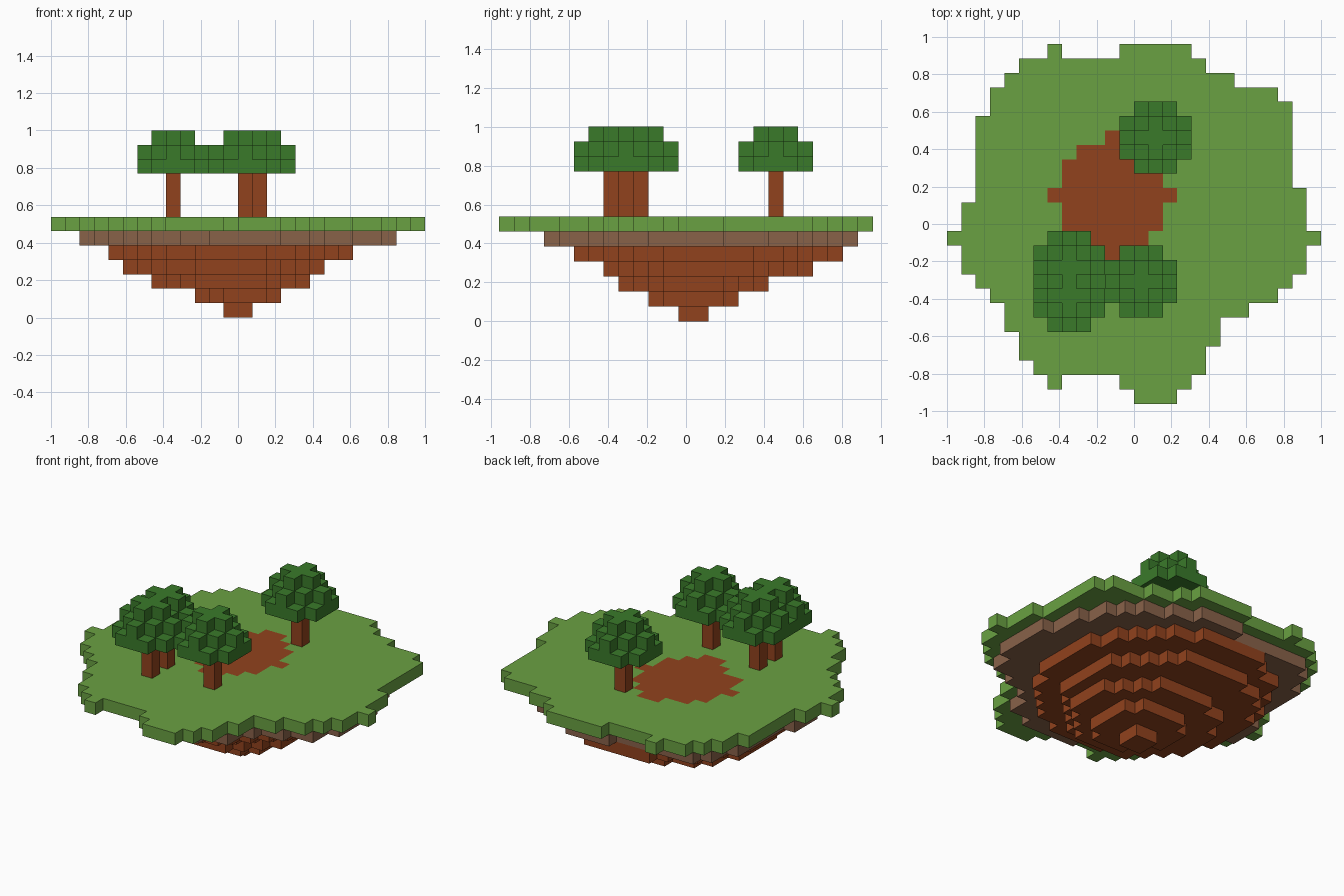
import bpy
import bmesh
from mathutils import Vector

cube = bpy.data.objects.get("Cube")
if cube:
    bpy.data.objects.remove(cube, do_unlink=True)

UNIT = 2 / 26                            # edge length of one block
ORIGIN = Vector((-1.0, 12.5 * UNIT, 0))  # back corner; rows run towards the front


def linear(channel):
    c = channel / 255
    return c / 12.92 if c < 0.04 else ((c + 0.055) / 1.055) ** 2.4


def make_material(name, rgb):
    colour = [linear(c) for c in rgb] + [1.0]
    mat = bpy.data.materials.new(name)
    mat.use_nodes = True
    mat.diffuse_color = colour
    shader = mat.node_tree.nodes["Principled BSDF"]
    shader.inputs["Base Color"].default_value = colour
    shader.inputs["Roughness"].default_value = 0.9
    return mat


GRASS = make_material("grass green", (106, 161, 66))
LEAF = make_material("leaf green", (58, 122, 42))
SOIL = make_material("red brown soil", (145, 66, 29))
STONE = make_material("grey brown earth", (137, 98, 73))


def footprint(first_row, runs):
    """Cells (column, row) from (row count, start column, end column) runs."""
    cells, row = set(), first_row
    for count, start, end in runs:
        cells |= {(c, row + r) for r in range(count) for c in range(start, end)}
        row += count
    return cells


def rounded(c0, c1, r0, r1, powers):
    """Cells inside a superellipse; powers: back -x, back +x, front -x, front +x."""
    cx, cy, rx, ry = (c0 + c1) / 2, (r0 + r1) / 2, (c1 - c0) / 2, (r1 - r0) / 2
    cells = set()
    for c in range(c0, c1):
        for r in range(r0, r1):
            dx, dy = (c + 0.5 - cx) / rx, (r + 0.5 - cy) / ry
            power = powers[2 * (dy > 0) + (dx > 0)]
            if abs(dx) ** power + abs(dy) ** power <= 1:
                cells.add((c, r))
    return cells


def eroded(cells):
    return {(c, r) for c, r in cells
            if {(c + 1, r), (c - 1, r), (c, r + 1), (c, r - 1)} <= cells}


parts = {}      # name -> (blocks, material)


def add_part(name, blocks, material):
    parts[name] = (set(blocks), material)


def layer(cells, level):
    return {(c, r, level) for c, r in cells}


# Grass plateau with a bare soil patch
plateau = footprint(0, [
    (1, 12, 17), (1, 5, 18), (1, 4, 20), (1, 3, 23), (1, 3, 24), (5, 2, 24),
    (1, 2, 25), (2, 1, 25), (1, 0, 26), (2, 1, 25), (1, 2, 24), (1, 3, 23),
    (1, 4, 21), (1, 4, 19), (1, 5, 19), (1, 5, 18), (1, 6, 18), (1, 12, 17),
    (1, 13, 16)]) | {(7, 0), (7, 23)}
patch = footprint(6, [(1, 11, 13), (1, 9, 14), (2, 8, 15), (1, 7, 16),
                      (2, 8, 15), (1, 10, 14), (1, 11, 13)])
add_part("grass_plateau", layer(plateau - patch, 6), GRASS)
add_part("soil_patch", layer(patch, 6), SOIL)

# Earth band, fuller towards its back corner on the -x side
band = rounded(2, 24, 1, 22, (2.8, 1.9, 1.6, 2)) & eroded(plateau)
add_part("earth_band", layer(band, 5), STONE)

# Stepped soil underside
underside, above = set(), band
for level, extent in [(4, (4, 21, 2, 20)), (3, (5, 19, 4, 18)),
                      (2, (7, 18, 7, 17)), (1, (10, 16, 9, 15)),
                      (0, (12, 14, 11, 13))]:
    above = rounded(*extent, (2.1, 2, 1.8, 2)) & above
    underside |= layer(above, level)
add_part("soil_underside", underside, SOIL)

# Trees: a trunk of three blocks below a domed crown
trees = {"back": (14, 6), "front_right": (13, 16),
         "left_rear": (8, 15), "left_front": (8, 17)}
taken = set()
for name, (col, row) in trees.items():
    add_part(name + "_trunk", {(col, row, z) for z in (7, 8, 9)}, SOIL)
    crown = {(col + x, row + y, 10 + z)
             for x in range(-2, 3) for y in range(-2, 3) for z in range(3)
             if x * x + y * y + z * z <= 5}
    add_part(name + "_crown", crown - taken, LEAF)
    taken |= crown

# Turn the blocks into meshes, keeping only exposed faces
solid = set().union(*(blocks for blocks, _ in parts.values()))


def build(name, blocks, material):
    bm = bmesh.new()
    verts = {}

    def vert(key):
        if key not in verts:
            c, r, z = key
            verts[key] = bm.verts.new(ORIGIN + Vector((c, -r, z)) * UNIT)
        return verts[key]

    for block in sorted(blocks):
        for axis in range(3):
            for side in (0, 1):
                neighbour = list(block)
                neighbour[axis] += 2 * side - 1
                if tuple(neighbour) in solid:
                    continue
                corners = []
                for a, b in ((0, 0), (1, 0), (1, 1), (0, 1)):
                    key = list(block)
                    key[axis] += side
                    key[(axis + 1) % 3] += a
                    key[(axis + 2) % 3] += b
                    corners.append(vert(tuple(key)))
                # rows run along -y, so the winding is mirrored
                bm.faces.new(corners[::-1] if side else corners)
    mesh = bpy.data.meshes.new(name)
    bm.to_mesh(mesh)
    bm.free()
    mesh.materials.append(material)
    obj = bpy.data.objects.new(name, mesh)
    bpy.context.collection.objects.link(obj)


for part_name, (part_blocks, part_material) in parts.items():
    build(part_name, part_blocks, part_material)
